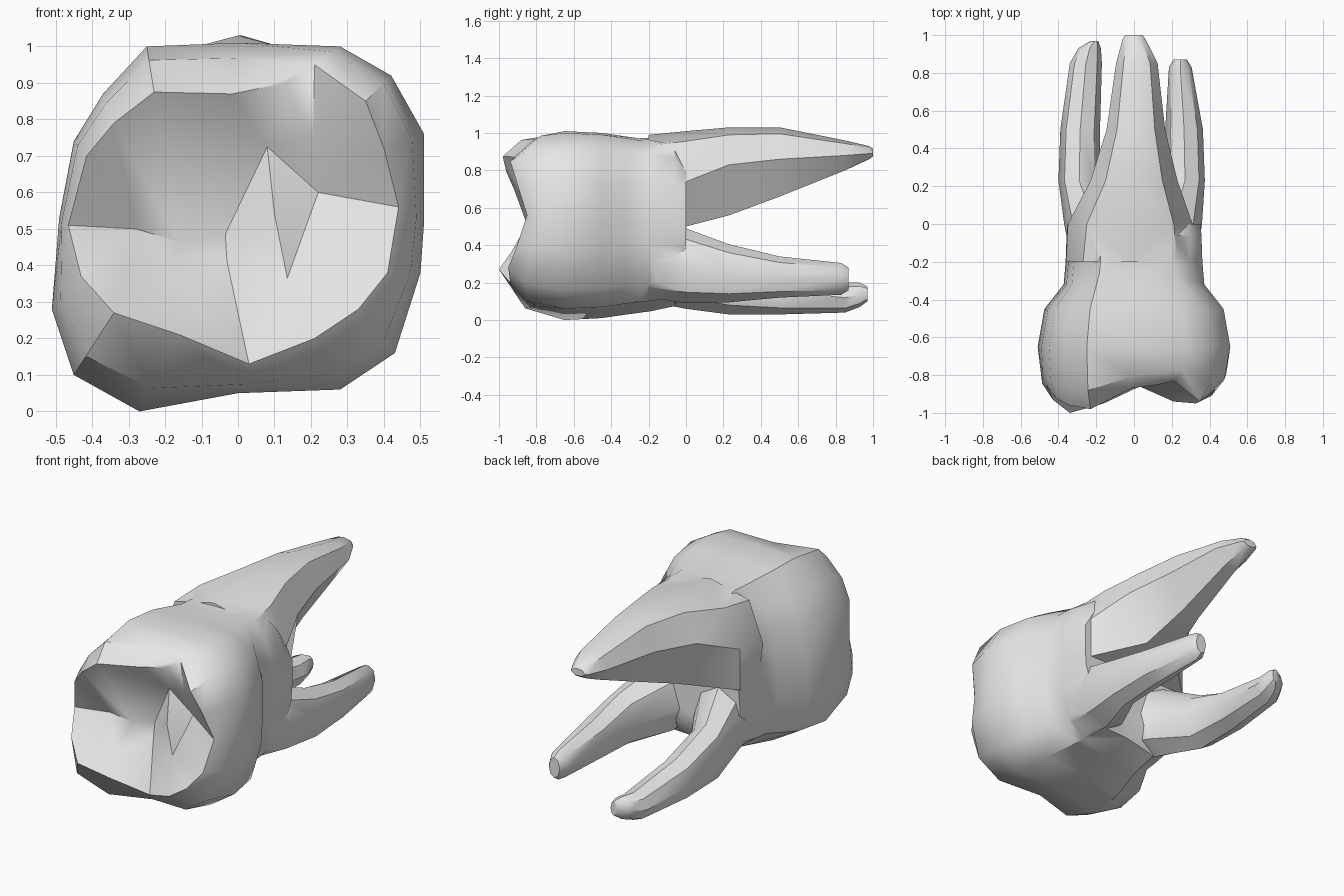
import bpy, bmesh, math
from mathutils import Vector
from mathutils.geometry import delaunay_2d_cdt

cube = bpy.data.objects.get("Cube")
if cube:
    bpy.data.objects.remove(cube)

enamel = bpy.data.materials.new("light_grey")
enamel.use_nodes = True
grey = (0.8, 0.8, 0.8, 1)
enamel.diffuse_color = grey
enamel.node_tree.nodes["Principled BSDF"].inputs["Base Color"].default_value = grey


def add_loft(bm, rings):
    loops = [[bm.verts.new(p) for p in ring] for ring in rings]
    count = len(loops[0])
    for first, second in zip(loops, loops[1:]):
        for i in range(count):
            j = (i + 1) % count
            bm.faces.new((first[i], first[j], second[j], second[i]))
    bm.faces.new(loops[-1])
    return loops[0]


def finish(bm, name):
    bmesh.ops.recalc_face_normals(bm, faces=bm.faces)
    mesh = bpy.data.meshes.new(name)
    bm.to_mesh(mesh)
    bm.free()
    mesh.materials.append(enamel)
    obj = bpy.data.objects.new(name, mesh)
    bpy.context.collection.objects.link(obj)
    return obj


# Widest cross-section of the crown (x, z)
OUTLINE = [(0, .05), (.28, .06), (.43, .16), (.5, .38), (.51, .52), (.51, .76),
           (.42, .92), (.28, 1), (0, 1.01), (-.25, 1), (-.37, .87), (-.45, .74),
           (-.49, .53), (-.51, .28), (-.45, .1), (-.27, 0)]

# Cusped rim of the chewing surface, in the same order (x, y, z)
RIM = [(.03, -.86, .13), (.21, -.94, .2), (.33, -.95, .28), (.41, -.91, .38),
       (.44, -.85, .56), (.4, -.9, .72), (.35, -.94, .85), (.21, -.83, .95),
       (-.015, -.87, .87), (-.23, -.98, .875), (-.34, -.96, .79), (-.415, -.92, .7),
       (-.465, -.85, .51), (-.43, -.93, .37), (-.34, -1, .27), (-.16, -.95, .21)]

# Valley and ridge line across the chewing surface
VALLEY = [(-.28, -.78, .5), (-.16, -.75, .465), (-.035, -.72, .485), (.08, -.75, .725),
          (.1, -.8, .54), (.135, -.8, .365), (.22, -.73, .6)]
# Lower groove, lower slope, and the upper spur that hangs from the rim
EXTRA = [(-.03, -.74, .41), (-.2, -.84, .32), (.205, -.79, .75), (.13, -.85, .9)]


def section(y, sx, sz, mid=.53):
    return [(x * sx, y, mid + (z - mid) * sz) for x, z in OUTLINE]


# Crown and root trunk in one skin, with a neck that curves at top and bottom
bm = bmesh.new()
wide = [Vector(p) for p in section(-.65, 1, 1)]
rim = [Vector(p) for p in RIM]
shoulder = [Vector((w.x + (r.x - w.x) * .3, w.y + (r.y - w.y) * .7,
                    w.z + (r.z - w.z) * .3)) for w, r in zip(wide, rim)]
neck = [(x, y + .6 * max(0, abs(z - .53) - .33), z)
        for x, y, z in section(-.32, .73, .92)]
rim_loop = add_loft(bm, [rim, shoulder, wide, section(-.45, .93, .98), neck,
                         section(-.2, .71, .92, .56), section(-.06, .7, .86),
                         section(0, .69, .66)])

# Chewing surface triangulated between rim and valley
n = len(RIM)
surface = RIM + VALLEY + EXTRA
groove = n + len(VALLEY)
spur = groove + 2
chain = [12] + list(range(n, groove)) + [4]
edges = [(i, (i + 1) % n) for i in range(n)]
edges += list(zip(chain, chain[1:])) + [(n + 2, groove), (groove, 0)]
edges += [(groove - 1, spur), (spur, spur + 1), (spur + 1, 7)]
result = delaunay_2d_cdt([Vector((p[0], p[2])) for p in surface], edges, [], 1, 1e-5)
verts = rim_loop + [bm.verts.new(p) for p in VALLEY + EXTRA]
for tri in result[2]:
    bm.faces.new([verts[result[3][i][0]] for i in tri])
tooth = finish(bm, "tooth")


def keel(y, cx, low, mid, top, w_low, w_mid, w_top):
    # Cross-section of the upper root: narrow keel, wide middle, rounded top
    high = top - .2 * (top - mid)
    return [(cx - w_low, y, low), (cx + w_low, y, low), (cx + w_mid, y, mid),
            (cx + w_top, y, high), (cx, y, top), (cx - w_top, y, high),
            (cx - w_mid, y, mid)]


def oval(y, cx, cz, a, b, sides=8):
    turns = [math.tau * i / sides for i in range(sides)]
    return [(cx + a * math.cos(t), y, cz + b * math.sin(t)) for t in turns]


# Roots: rings from inside the trunk to the tip
ROOTS = {
    "upper_root": [keel(*s) for s in (
        (-.2, -.02, .42, .7, .99, .3, .34, .25), (0, -.02, .5, .74, 1.01, .33, .33, .23),
        (.23, 0, .56, .83, 1.03, .1, .23, .15), (.5, .01, .66, .86, 1.03, .06, .155, .1),
        (.85, .015, .8, .88, .96, .04, .11, .07), (.98, 0, .86, .89, .93, .03, .06, .04),
        (1, 0, .875, .89, .915, .02, .045, .03))],
    "left_root": [oval(*s) for s in (
        (-.2, .18, .31, .15, .19), (0, .2, .29, .16, .2), (.23, .27, .25, .105, .155),
        (.5, .265, .23, .1, .11), (.83, .245, .22, .06, .085), (.87, .245, .22, .035, .06))],
    "right_root": [oval(*s) for s in (
        (-.2, -.18, .29, .15, .19), (0, -.21, .27, .16, .21), (.23, -.29, .2, .11, .17),
        (.5, -.285, .15, .105, .12), (.85, -.255, .12, .085, .08),
        (.93, -.235, .135, .06, .065), (.97, -.21, .14, .02, .04))],
}

# Fuse the roots with the trunk
bpy.context.view_layer.objects.active = tooth
for name, rings in ROOTS.items():
    bm = bmesh.new()
    bm.faces.new(add_loft(bm, rings))
    root = finish(bm, name)
    union = tooth.modifiers.new(name, "BOOLEAN")
    union.operation = "UNION"
    union.solver = "EXACT"
    union.object = root
    bpy.ops.object.modifier_apply(modifier=name)
    bpy.data.objects.remove(root)

bpy.ops.object.select_all(action="DESELECT")
tooth.select_set(True)
bpy.ops.object.shade_smooth_by_angle(angle=math.radians(38))
